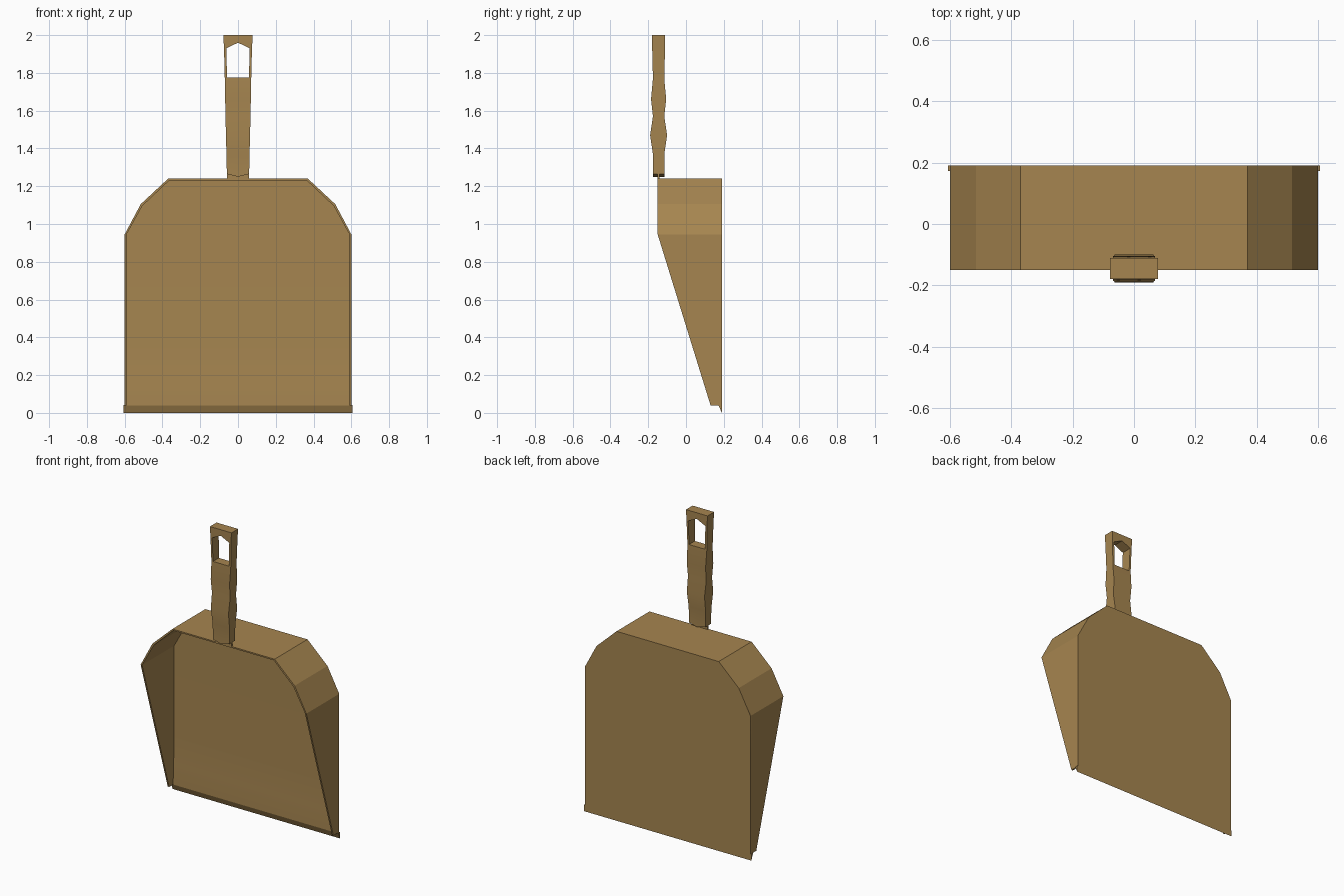
import bpy, bmesh

if "Cube" in bpy.data.objects:
    bpy.data.objects.remove(bpy.data.objects["Cube"])

mat = bpy.data.materials.new("tan_plastic")
mat.diffuse_color = (0.38, 0.235, 0.08, 1)
mat.use_nodes = True
mat.node_tree.nodes["Principled BSDF"].inputs["Base Color"].default_value = mat.diffuse_color


def make(name, verts, faces, smooth=None):
    me = bpy.data.meshes.new(name)
    me.from_pydata(verts, [], faces)
    bm = bmesh.new()
    bm.from_mesh(me)
    bmesh.ops.remove_doubles(bm, verts=bm.verts, dist=1e-5)
    bmesh.ops.recalc_face_normals(bm, faces=bm.faces)
    bm.to_mesh(me)
    bm.free()
    ob = bpy.data.objects.new(name, me)
    bpy.context.collection.objects.link(ob)
    me.materials.append(mat)
    if smooth:
        bpy.ops.object.select_all(action='DESELECT')
        ob.select_set(True)
        bpy.context.view_layer.objects.active = ob
        bpy.ops.object.shade_smooth_by_angle(angle=smooth)
    return ob


def loft(name, rings, smooth=None):
    # closed rings of equal length joined in order, capped at both ends
    n = len(rings[0])
    verts = [p for r in rings for p in r]
    faces = [(k * n + i, k * n + (i + 1) % n, (k + 1) * n + (i + 1) % n, (k + 1) * n + i)
             for k in range(len(rings) - 1) for i in range(n)]
    faces += [tuple(range(n)), tuple(range(len(verts) - n, len(verts)))]
    return make(name, verts, faces, smooth)


BACK = 0.19
half = [(0.60, 0.04), (0.60, 0.945), (0.515, 1.105), (0.37, 1.24)]
outline = [(-x, z) for x, z in half] + half[::-1]


def front_y(z):
    return -0.15 if z > 0.94 else 0.13 - 0.28 * (z - 0.04) / 0.905


# Wall wrapping both sides and the top, with sloping front edges
rings = []
for x, z in outline:
    f = front_y(z)
    xi, zi = x * 0.983, (z if z < 1 else z - 0.009)
    rings.append([(x, BACK, z), (x, f, z), (xi, f, zi), (xi, BACK, zi)])
loft("pan_wall", rings)

# Floor plate: gentle ramp behind the lip, then flat to the chamfered top
rows = [(0.60, 0.04, 0.172), (0.60, 0.10, 0.173), (0.60, 0.17, 0.176), (0.60, 0.26, 0.180),
        (0.60, 0.36, 0.182), (0.60, 0.945, 0.182), (0.515, 1.105, 0.182), (0.37, 1.24, 0.182)]
loft("pan_floor", [[(-w, y, z), (w, y, z), (w, BACK, z), (-w, BACK, z)] for w, z, y in rows], 0.5)

# Tapered sweeping lip along the bottom
loft("front_lip", [[(x, BACK, 0), (x, 0.174, 0.036), (x, 0.172, 0.041), (x, BACK, 0.041)]
                   for x in (-0.606, 0.606)])

# Wavy grip: half width, height, half depth; the lowest ring dips in the middle
grip = [(0.059, 1.265, 0.030), (0.061, 1.37, 0.030), (0.064, 1.47, 0.045), (0.066, 1.57, 0.030),
        (0.068, 1.66, 0.040), (0.070, 1.77, 0.030), (0.074, 1.93, 0.034), (0.078, 2.0, 0.034)]
yc = -0.145
rings = []
for i, (w, z, d) in enumerate(grip):
    zm = z - 0.015 if i == 0 else z
    rings.append([(-w, yc - d, z), (0, yc - d, zm), (w, yc - d, z),
                  (w, yc + d, z), (0, yc + d, zm), (-w, yc + d, z)])
handle = loft("handle", rings, 0.4)

# Hanging hole with a pointed top
hole = [(-0.058, 1.775), (0.058, 1.775), (0.062, 1.93), (0, 1.96), (-0.062, 1.93)]
cutter = loft("hole_cutter", [[(x, y, z) for x, z in hole] for y in (-0.4, 0.1)])
cutter.hide_render = True
mod = handle.modifiers.new("hole", 'BOOLEAN')
mod.operation = 'DIFFERENCE'
mod.solver = 'EXACT'
mod.object = cutter
bpy.context.view_layer.objects.active = handle
bpy.ops.object.modifier_apply(modifier=mod.name)
bpy.data.objects.remove(cutter)

# Thin tab joining the grip to the pan
loft("handle_tab", [[(-0.059, -0.15, z), (0.059, -0.15, z), (0.059, -0.14, z), (-0.059, -0.14, z)]
                    for z in (1.235, 1.27)])
